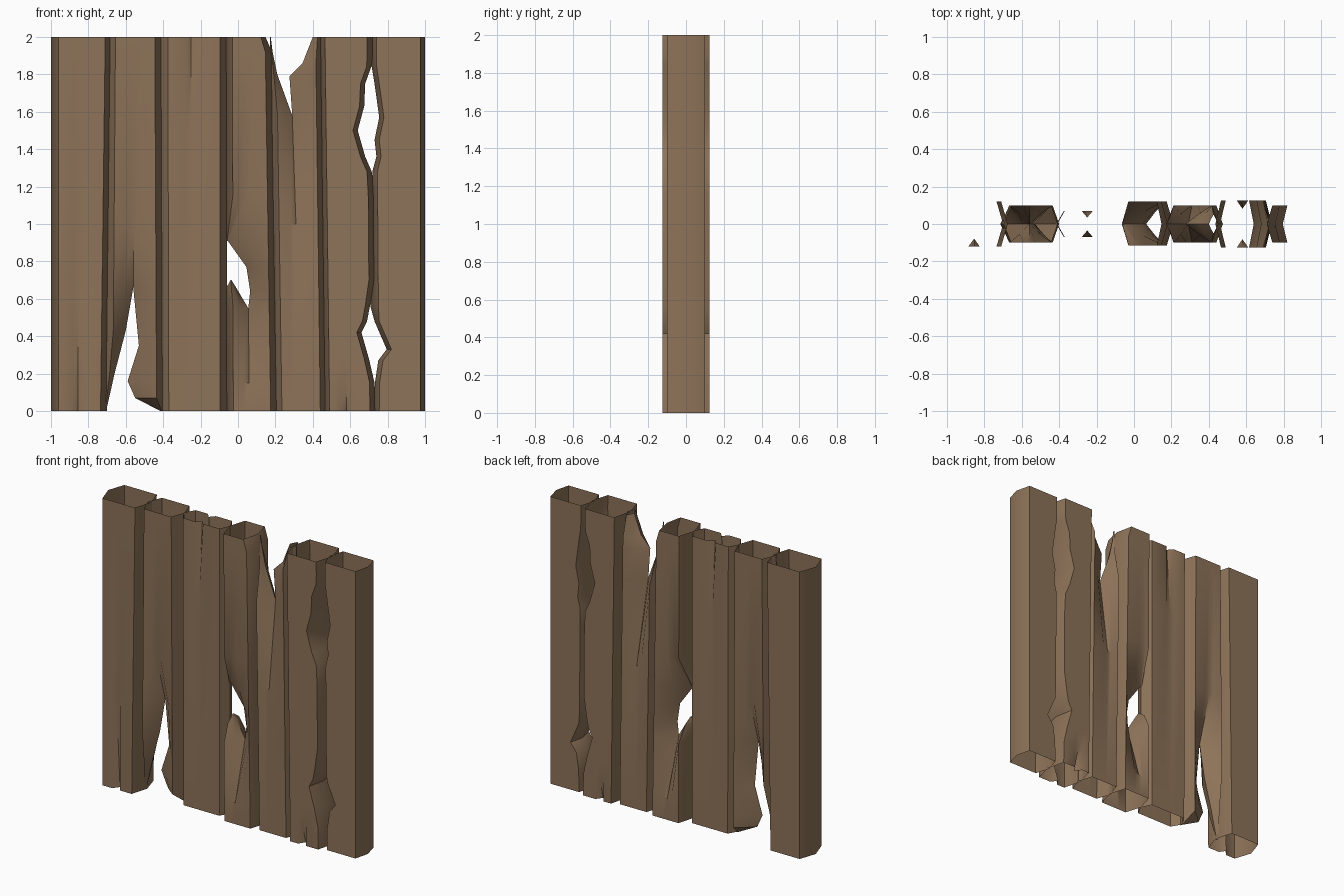
import bpy, bmesh, math

if "Cube" in bpy.data.objects:
    bpy.data.objects.remove(bpy.data.objects["Cube"])

wood = bpy.data.materials.new("weathered_brown_wood")
wood.diffuse_color = (0.27, 0.172, 0.1, 1)
wood.use_nodes = True
wood.node_tree.nodes["Principled BSDF"].inputs["Base Color"].default_value = wood.diffuse_color


class Plank:
    """Hollow hexagonal plank; edges given as (bottom, top) x values."""

    def __init__(self, name, L, l, r, R, yf, yb):
        self.name, self.edges, self.yf, self.yb = name, (L, l, r, R), yf, yb
        self.bm = bmesh.new()

    def row(self, z, L=None, R=None, m=None, md=1.0, mb=None, w=0.03):
        # section points (x, front depth, back depth) from left tip to right tip
        L0, l, r, R0 = [a + (b - a) * z / 2 for a, b in self.edges]
        L = L0 if L is None else L
        R = R0 if R is None else R
        l, r = max(l, L + 0.025), min(r, R - 0.025)
        m = (l + r) / 2 if m is None else m
        mb = md if mb is None else mb
        if md > 0:
            pts = [(L, 0, 0), (l, 1, 1), (m - w, 1, 1), (m, md, mb),
                   (m + w, 1, 1), (r, 1, 1), (R, 0, 0)]
        else:
            # front and back pinch together at m
            l, r = min(l, (L + m) / 2), max(r, (R + m) / 2)
            dl, dr = min(1, abs(m - L) / 0.1), min(1, abs(R - m) / 0.1)
            pts = [(L, 0, 0), (l, dl, dl), ((l + m) / 2, dl * .55, dl * .55),
                   (m, 0, 0), ((r + m) / 2, dr * .55, dr * .55),
                   (r, dr, dr), (R, 0, 0)]
        return z, pts

    def loft(self, rows, part=slice(0, 7)):
        rings = []
        for z, pts in sorted(rows, key=lambda q: q[0]):
            p = pts[part]
            ring = [(x, -self.yf * f, z) for x, f, b in p]
            ring += [(x, self.yb * b, z) for x, f, b in p[-2:0:-1]]
            rings.append([self.bm.verts.new(c) for c in ring])
        for lo, hi in zip(rings, rings[1:]):
            n = len(lo)
            for i in range(n):
                j = (i + 1) % n
                self.bm.faces.new((lo[i], lo[j], hi[j], hi[i]))

    def left_lobe(self, ms, **kw):
        self.loft([self.row(z, m=m, md=0, **kw) for z, m in ms], slice(0, 4))

    def right_lobe(self, ms):
        self.loft([self.row(z, m=m, md=0) for z, m in ms], slice(3, 7))

    def finish(self):
        bmesh.ops.remove_doubles(self.bm, verts=self.bm.verts, dist=0.0005)
        bmesh.ops.dissolve_degenerate(self.bm, edges=self.bm.edges, dist=0.0005)
        me = bpy.data.meshes.new(self.name)
        self.bm.to_mesh(me)
        self.bm.free()
        me.materials.append(wood)
        for p in me.polygons:
            p.use_smooth = True
        me.set_sharp_from_angle(angle=math.radians(38))
        bpy.context.collection.objects.link(bpy.data.objects.new(self.name, me))


# Left end plank with a split at the bottom front
p = Plank("end_plank_left", (-1, -1), (-.96, -.96), (-.735, -.71), (-.70, -.675), .12, .12)
p.loft([p.row(2, m=-.855), p.row(.7, m=-.855), p.row(0, m=-.855, md=.65, mb=1)])
p.finish()

# Plank broken apart at the bottom
p = Plank("plank_broken_bottom", (-.715, -.695), (-.67, -.655), (-.435, -.445), (-.40, -.41), .10, .10)
p.loft([p.row(2, m=-.56), p.row(1, m=-.56), p.row(.66, m=-.56, md=0)])
p.left_lobe([(.66, -.56), (.43, -.6), (.2, -.66), (0, -.705)])
p.right_lobe([(.66, -.56), (.35, -.53), (.16, -.59), (.07, -.55), (0, -.415)])
p.finish()

# Thin plank with splits at the top
p = Plank("thin_plank", (-.41, -.415), (-.37, -.375), (-.095, -.095), (-.06, -.06), .07, .07)
p.loft([p.row(2, m=-.25, md=.5), p.row(1.5, m=-.25), p.row(0, m=-.25)])
p.finish()

# Plank with a hole on its left edge
p = Plank("plank_with_hole", (-.06, -.065), (-.025, -.03), (.175, .145), (.21, .18), .115, .12)
p.loft([p.row(2, m=.05, R=.147), p.row(1.92, m=.05), p.row(1.15, m=.03),
        p.row(.91, m=-.055, md=0)])
p.right_lobe([(.91, -.055), (.77, .045), (.64, .065), (.55, .055)])
p.left_lobe([(.66, -.01), (.55, .055)])
p.loft([p.row(.66, m=-.01, md=0), p.row(.70, L=-.04, m=-.035, md=0)], slice(0, 4))
p.loft([p.row(.55, m=.055, md=0), p.row(.15, m=.06), p.row(0, m=.06)])
p.finish()

# Plank broken apart at the top
p = Plank("plank_broken_top", (.20, .17), (.235, .205), (.44, .415), (.475, .45), .10, .10)
p.loft([p.row(0, m=.32), p.row(1, m=.31), p.row(1.58, m=.29, md=0)])
p.left_lobe([(1.58, .29), (1.8, .21), (1.92, .185), (2, .175)])
p.right_lobe([(1.58, .29), (1.79, .275), (1.86, .345), (2, .40)])
p.finish()

# Thick plank chipped along its right edge
p = Plank("thick_plank_chipped", (.46, .435), (.49, .465), (.705, .69), (.737, .725), .125, .125)
chips = [(1.84, .712), (1.75, .68), (1.63, .675), (1.5, .64), (1.36, .68), (1.28, .715),
         (.56, .705), (.48, .69), (.42, .66), (.28, .70), (.15, .73)]
p.loft([p.row(z, R=x, m=.58) for z, x in chips]
       + [p.row(z, m=.58) for z in (2, 1.9, 1.15, .7)] + [p.row(0, m=.58, md=.65)])
p.finish()

# Right end plank chipped along its left edge
p = Plank("end_plank_right", (.725, .71), (.755, .74), (.975, .975), (1, 1), .10, .10)
chips = [(1.84, .715), (1.75, .73), (1.57, .755), (1.45, .73), (1.36, .74), (1.28, .718),
         (.56, .708), (.48, .73), (.33, .795), (.27, .75), (.15, .732)]
p.loft([p.row(z, L=x, m=.88) for z, x in chips]
       + [p.row(z, m=.88) for z in (2, 1.9, 1.15, .7, 0)])
p.finish()
